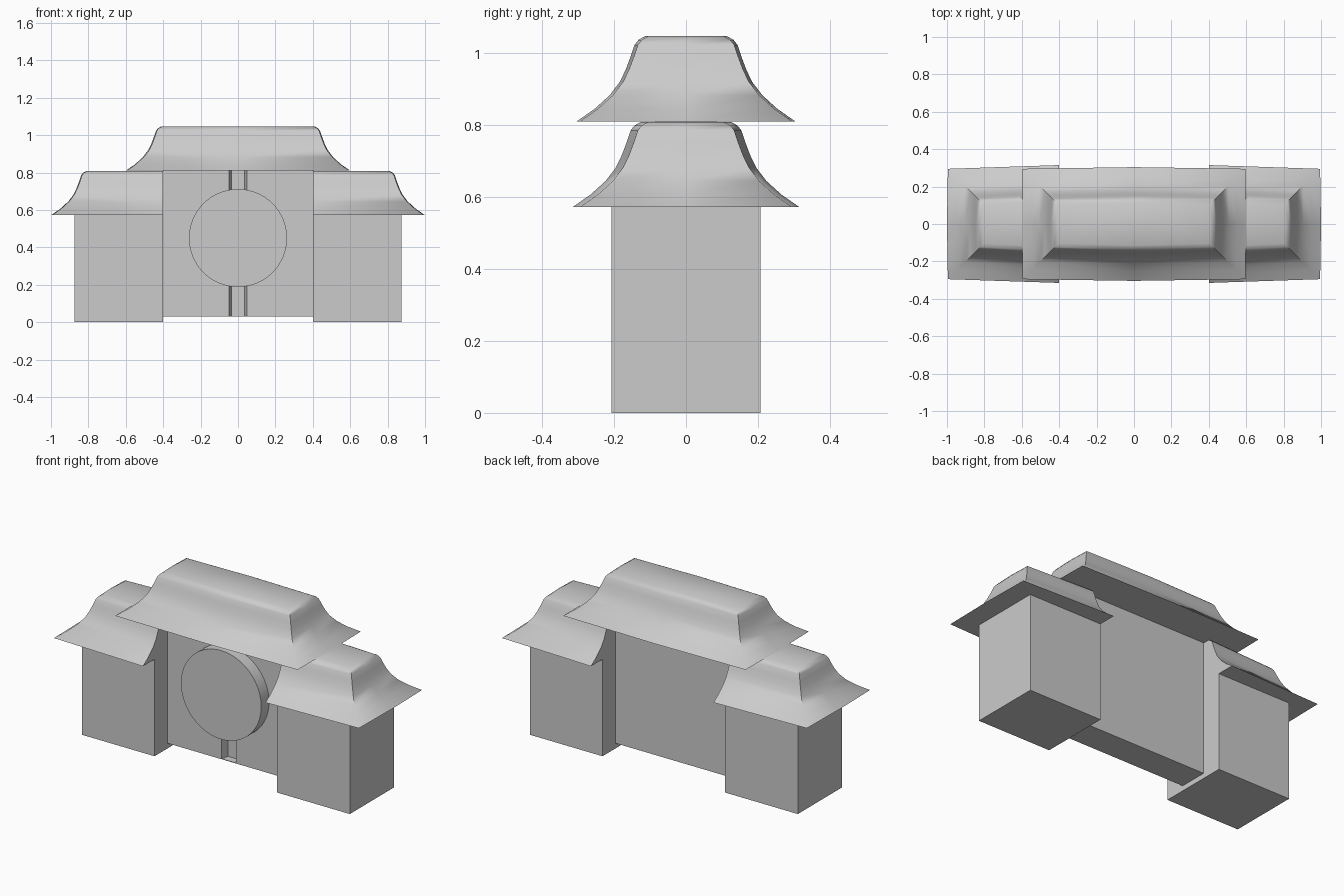
import bpy
import bmesh
from math import pi, radians
from mathutils import Matrix

cube = bpy.data.objects.get("Cube")
if cube:
    bpy.data.objects.remove(cube, do_unlink=True)

GREY = (0.6, 0.6, 0.6, 1.0)
mat = bpy.data.materials.new("plain_grey")
mat.use_nodes = True
mat.diffuse_color = GREY
for node in mat.node_tree.nodes:
    if node.type == 'BSDF_PRINCIPLED':
        node.inputs["Base Color"].default_value = GREY


def finish(bm, name, smooth=None, mirror=False):
    """Turn a bmesh into a named object, with optional smoothing and x mirror."""
    bmesh.ops.recalc_face_normals(bm, faces=bm.faces[:])
    mesh = bpy.data.meshes.new(name)
    bm.to_mesh(mesh)
    bm.free()
    mesh.materials.append(mat)
    obj = bpy.data.objects.new(name, mesh)
    bpy.context.collection.objects.link(obj)
    if smooth:
        bpy.ops.object.select_all(action='DESELECT')
        obj.select_set(True)
        bpy.context.view_layer.objects.active = obj
        bpy.ops.object.shade_smooth_by_angle(angle=radians(smooth))
    if mirror:
        mod = obj.modifiers.new("mirror", 'MIRROR')
        mod.use_clip = True
    return obj


def box(name, x0, x1, y0, y1, z0, z1, mirror=False):
    bm = bmesh.new()
    bmesh.ops.create_cube(bm, size=1)
    for v in bm.verts:
        v.co.x = x1 if v.co.x > 0 else x0
        v.co.y = y1 if v.co.y > 0 else y0
        v.co.z = z1 if v.co.z > 0 else z0
    return finish(bm, name, mirror=mirror)


# Flared roof profile: inset from the eave, height above the eave
PROFILE = [(0, 0), (.05, .035), (.092, .073), (.12, .11), (.136, .143),
           (.15, .18), (.161, .213), (.172, .227), (.19, .237)]


def half_roof(name, x0, z0, y_mid, capped):
    """Half of a hipped roof with bowed eaves, mirrored to the other side."""
    length, y_end = .595, .295
    bm = bmesh.new()
    rings = []
    for inset, height in PROFILE:
        x, ym, ye = x0 + length - inset, y_mid - inset, y_end - inset
        pts = [(x0, -ym), (x, -ye), (x + .005, 0), (x, ye), (x0, ym)]
        rings.append([bm.verts.new((px, py, z0 + height)) for px, py in pts])
    for low, high in zip(rings, rings[1:]):
        for i in range(4):
            bm.faces.new((low[i], low[i + 1], high[i + 1], high[i]))
    bm.faces.new(rings[0][::-1])
    bm.faces.new(rings[-1])
    if capped:
        bm.faces.new([r[0] for r in rings] + [r[-1] for r in reversed(rings)])
    return finish(bm, name, smooth=60, mirror=True)


# Side blocks
box("side_blocks", .4, .875, -.207, .207, 0, .572, mirror=True)

# Central wall with a tapered vertical groove at the front
bm = bmesh.new()
F, B, G = -.085, .085, -.04
outline = [(-.4, F), (-.048, F), (-.036, G), (.036, G), (.048, F),
           (.4, F), (.4, B), (-.4, B)]
face = bm.faces.new([bm.verts.new((x, y, .03)) for x, y in outline])
ext = bmesh.ops.extrude_face_region(bm, geom=[face])
for v in ext["geom"]:
    if isinstance(v, bmesh.types.BMVert):
        v.co.z = .812
finish(bm, "central_wall")

# Small sill closing the groove at the bottom
box("groove_sill", -.045, .045, F, G, .03, .033)

# Round disc on the front
bm = bmesh.new()
bmesh.ops.create_cone(bm, cap_ends=True, segments=64, radius1=.262, radius2=.262,
                      depth=.075,
                      matrix=Matrix.Translation((0, -.12, .45)) @ Matrix.Rotation(pi / 2, 4, 'X'))
finish(bm, "front_disc", smooth=30)

# Roofs
half_roof("main_roof", 0, .81, .304, capped=False)
half_roof("side_roofs", .4, .572, .315, capped=True)
